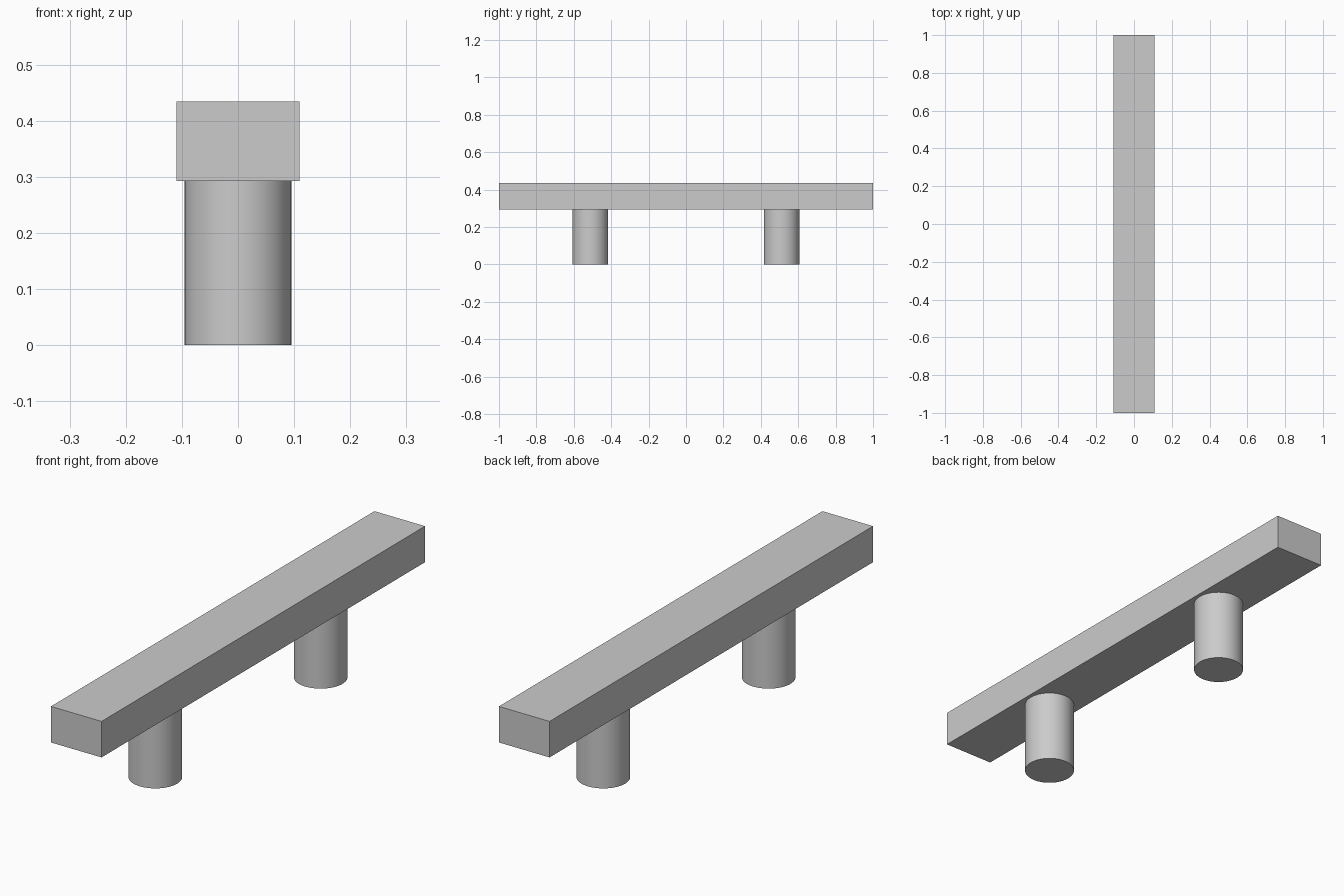
import bpy

if "Cube" in bpy.data.objects:
    bpy.data.objects.remove(bpy.data.objects["Cube"])

LEG_HEIGHT = 0.293
TOP = 0.434

# Long rectangular seat beam
bpy.ops.mesh.primitive_cube_add(size=1, location=(0, 0, (LEG_HEIGHT + TOP) / 2))
seat = bpy.context.object
seat.name = "seat"
seat.scale = (0.219, 2.0, TOP - LEG_HEIGHT)
bpy.ops.object.transform_apply(location=False, rotation=False, scale=True)


# Round legs, mirrored front to back
def add_leg(name, y):
    bpy.ops.mesh.primitive_cylinder_add(
        vertices=64, radius=0.095, depth=LEG_HEIGHT, location=(0, y, LEG_HEIGHT / 2))
    bpy.context.object.name = name
    bpy.ops.object.shade_smooth_by_angle()


for name, side in (("front_leg", -1), ("back_leg", 1)):
    add_leg(name, side * 0.511)
